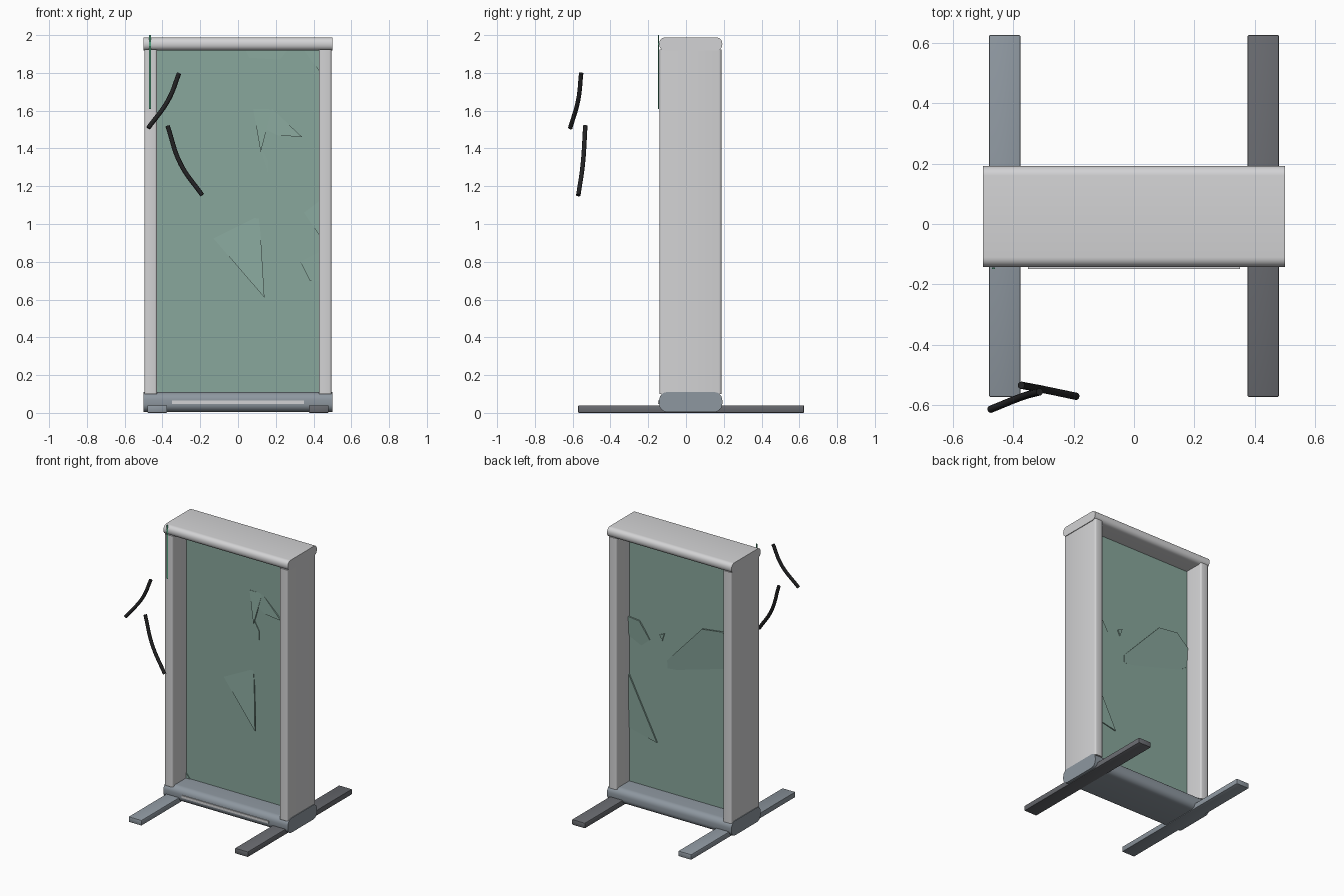
import bpy, bmesh
from mathutils import Vector

if "Cube" in bpy.data.objects:
    bpy.data.objects.remove(bpy.data.objects["Cube"], do_unlink=True)


def material(name, rgb):
    m = bpy.data.materials.new(name)
    m.use_nodes = True
    m.diffuse_color = (*rgb, 1)
    m.node_tree.nodes["Principled BSDF"].inputs["Base Color"].default_value = (*rgb, 1)
    return m


LIGHT = material("light_grey", (0.65, 0.65, 0.66))
STEEL = material("blue_grey", (0.27, 0.31, 0.35))
DARK = material("dark_grey", (0.14, 0.145, 0.16))
GLASS = material("green_glass", (0.25, 0.39, 0.335))
BLACK = material("black", (0.016, 0.016, 0.017))
GREEN = material("bright_green", (0.08, 0.36, 0.21))


def finish(name, bm, mat):
    bmesh.ops.recalc_face_normals(bm, faces=bm.faces)
    mesh = bpy.data.meshes.new(name)
    bm.to_mesh(mesh)
    bm.free()
    mesh.materials.append(mat)
    ob = bpy.data.objects.new(name, mesh)
    bpy.context.collection.objects.link(ob)
    return ob


def smooth(ob, angle=0.6):
    bpy.ops.object.select_all(action='DESELECT')
    ob.select_set(True)
    bpy.context.view_layer.objects.active = ob
    bpy.ops.object.shade_smooth_by_angle(angle=angle)


def box(name, mat, x, y, z, radius=0, axis=None, segments=6):
    """Box from (min, max) ranges; rounds edges along one axis, or all edges."""
    bm = bmesh.new()
    bmesh.ops.create_cube(bm, size=1)
    lo, hi = zip(x, y, z)
    for v in bm.verts:
        v.co = Vector(hi[i] if v.co[i] > 0 else lo[i] for i in range(3))
    if radius:
        edges = [e for e in bm.edges if axis is None
                 or abs((e.verts[0].co - e.verts[1].co)[axis]) > 1e-4]
        bmesh.ops.bevel(bm, geom=edges, offset=radius, segments=segments,
                        profile=0.5, affect='EDGES')
    ob = finish(name, bm, mat)
    if radius:
        smooth(ob)
    return ob


def shard(name, points, y, lean, turn=0, thick=0.01):
    """Thin tilted glass piece from an (x, z) outline."""
    cx = sum(p[0] for p in points) / len(points)
    cz = sum(p[1] for p in points) / len(points)
    bm = bmesh.new()
    face = bm.faces.new([bm.verts.new((px, y + turn * (px - cx) + lean * (pz - cz), pz))
                         for px, pz in points])
    new = bmesh.ops.extrude_face_region(bm, geom=[face])["geom"]
    bmesh.ops.translate(bm, vec=(0, thick, 0),
                        verts=[g for g in new if isinstance(g, bmesh.types.BMVert)])
    return finish(name, bm, GLASS)


def rod(name, points, radius):
    """Round bar along a smooth path, with closed ends."""
    curve = bpy.data.curves.new(name, 'CURVE')
    curve.dimensions = '3D'
    curve.bevel_depth = radius
    curve.bevel_resolution = 3
    curve.use_fill_caps = True
    spline = curve.splines.new('BEZIER')
    spline.bezier_points.add(len(points) - 1)
    for bp, co in zip(spline.bezier_points, points):
        bp.co = co
        bp.handle_left_type = bp.handle_right_type = 'AUTO'
    curve.materials.append(BLACK)
    ob = bpy.data.objects.new(name, curve)
    bpy.context.collection.objects.link(ob)


# Frame: rounded cap and base, two upright posts
box("top_cap", LIGHT, (-0.5, 0.5), (-0.142, 0.192), (1.918, 1.988), 0.032, 0)
box("base", STEEL, (-0.5, 0.5), (-0.142, 0.192), (0.005, 0.11), 0.042, 0)
for side, sx in (("left", 1), ("right", -1)):
    x = sorted((0.428 * sx, 0.495 * sx))
    box(side + "_post", LIGHT, x, (-0.14, 0.187), (0.1, 1.925), 0.012, 2, 3)
    # Feet
    x = sorted((0.375 * sx, 0.48 * sx))
    box(side + "_foot", DARK if sx > 0 else STEEL, x, (-0.572, 0.625), (0, 0.04), 0.006, None, 2)

# Light strip along the front of the base
box("base_strip", LIGHT, (-0.35, 0.35), (-0.148, -0.13), (0.048, 0.066))

# Glass pane
box("glass_pane", GLASS, (-0.43, 0.43), (0.02, 0.04), (0.1, 1.925))

# Broken pieces standing proud on the front
front = [
    ([(-0.23, 1.04), (0.11, 1.03), (0.12, 0.94), (0.14, 0.61)], 0.06, -0.03),
    ([(0.08, 1.61), (0.18, 1.61), (0.12, 1.38)], 0.06, 0.04),
    ([(0.18, 1.61), (0.34, 1.46), (0.21, 1.47), (0.15, 1.5)], 0.04, -0.05),
    ([(0.12, 1.4), (0.16, 1.33), (0.16, 1.27)], 0.02, 0),
    ([(0.35, 1.06), (0.43, 1.12), (0.43, 0.94)], 0.03, -0.05),
    ([(0.33, 0.8), (0.43, 0.85), (0.43, 0.7), (0.38, 0.7)], 0.03, 0.05),
    ([(0.04, 1.92), (0.26, 1.92), (0.22, 1.87), (0.06, 1.88)], 0.04, 0),
    ([(0.35, 1.92), (0.43, 1.92), (0.43, 1.81)], 0.04, 0),
    ([(-0.43, 0.1), (-0.43, 0.15), (-0.39, 0.1)], 0.03, 0),
]
for i, (pts, lean, turn) in enumerate(front):
    shard("front_shard_%d" % (i + 1), pts, 0.014, lean, turn)

# Broken pieces on the back
back = [
    ([(0.12, 1.07), (-0.17, 1.38), (-0.33, 1.4), (-0.43, 1.32), (-0.43, 1.18),
      (-0.25, 1.05), (0.12, 1.01)], 0.07, 0.02),
    ([(0.43, 1.31), (0.34, 1.3), (0.26, 1.18), (0.33, 1.12), (0.43, 1.17)], 0.06, 0),
    ([(0.43, 0.9), (0.2, 0.45), (0.43, 0.5)], 0.02, -0.03),
    ([(0.18, 1.24), (0.14, 1.26), (0.16, 1.2)], 0.03, 0),
]
for i, (pts, lean, turn) in enumerate(back):
    shard("back_shard_%d" % (i + 1), pts, 0.038, lean, turn)

# Thin green marker at the upper corner
box("green_marker", GREEN, (-0.47, -0.46), (-0.149, -0.144), (1.61, 2.0))

# Two loose curved bars in front
rod("upper_bar", [(-0.312, -0.555, 1.798), (-0.367, -0.57, 1.66), (-0.475, -0.613, 1.508)], 0.012)
rod("lower_bar", [(-0.373, -0.533, 1.52), (-0.305, -0.546, 1.32), (-0.19, -0.57, 1.153)], 0.012)
